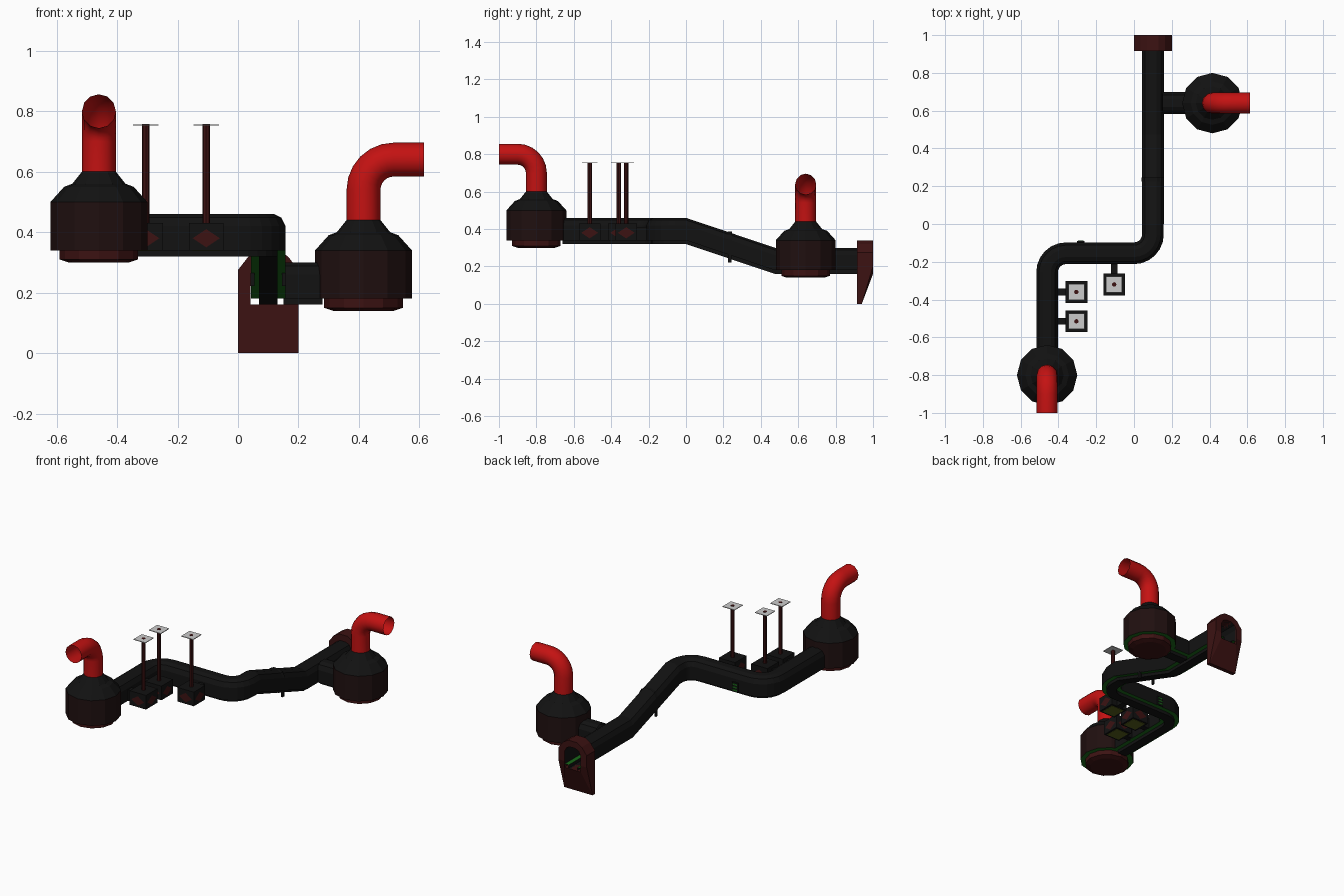
import bpy, bmesh
from math import sin, cos, pi
from mathutils import Vector

if "Cube" in bpy.data.objects:
    bpy.data.objects.remove(bpy.data.objects["Cube"])


def material(name, r, g, b):
    m = bpy.data.materials.new(name)
    m.diffuse_color = (r, g, b, 1)
    m.use_nodes = True
    m.node_tree.nodes["Principled BSDF"].inputs["Base Color"].default_value = m.diffuse_color
    return m


BLACK = material("black_brick", .006, .006, .006)
RED = material("red_pipe", .55, .006, .006)
DARK = material("dark_red_stone", .045, .006, .006)
SOOT = material("sooty_wall", .014, .005, .005)
GREEN = material("green_walkway", .01, .14, .01)
OLIVE = material("olive_floor", .09, .11, .01)


def loft(name, rings, mats, pick=lambda i, j: 0, wrap=False, smooth=False):
    """Join rings of equal point count with quads; pick(ring, side) chooses the material."""
    bm = bmesh.new()
    vs = [[bm.verts.new(p) for p in r] for r in rings]
    n = len(rings[0])
    for i in range(len(vs) if wrap else len(vs) - 1):
        a, b = vs[i], vs[(i + 1) % len(vs)]
        for j in range(n):
            k = (j + 1) % n
            f = bm.faces.new((a[j], a[k], b[k], b[j]))
            f.material_index = pick(i, j)
    bmesh.ops.remove_doubles(bm, verts=bm.verts, dist=1e-5)
    bmesh.ops.recalc_face_normals(bm, faces=bm.faces)
    me = bpy.data.meshes.new(name)
    bm.to_mesh(me)
    bm.free()
    for m in mats:
        me.materials.append(m)
    ob = bpy.data.objects.new(name, me)
    bpy.context.collection.objects.link(ob)
    if smooth:
        for p in me.polygons:
            p.use_smooth = True
    return ob


def box(name, x0, x1, y0, y1, z0, z1, mat):
    bpy.ops.mesh.primitive_cube_add(size=1, location=((x0 + x1) / 2, (y0 + y1) / 2, (z0 + z1) / 2))
    ob = bpy.context.object
    ob.name = name
    ob.scale = (x1 - x0, y1 - y0, z1 - z0)
    if mat:
        ob.data.materials.append(mat)
    return ob


# Tunnel section: arched roof, side walkways and a sunken channel
HALF = [(.03, 0), (.03, .02), (.0575, .02), (.0575, .10), (.043, .128), (.02, .14)]
SECTION = HALF + [(-u, w) for u, w in reversed(HALF)]


def tunnel(name, path):
    pts = [Vector(p) for p in path]
    rings = []
    for i, p in enumerate(pts):
        d = pts[min(i + 1, len(pts) - 1)] - pts[max(i - 1, 0)]
        d.z = 0
        d.normalize()
        side = Vector((d.y, -d.x, 0))
        rings.append([p + side * u + Vector((0, 0, w)) for u, w in SECTION])
    loft(name, rings, [BLACK, GREEN], lambda i, j: int(j in (1, 9)))


def arc(cx, cy, r, a0, a1, z, n=6):
    return [(cx + r * cos(a0 + (a1 - a0) * t / n), cy + r * sin(a0 + (a1 - a0) * t / n), z)
            for t in range(n + 1)]


tunnel("main_tunnel",
       [(.1, .995, .16), (.1, .475, .16), (.1, 0, .32)]
       + arc(0, -.055, .1, 0, -pi / 2, .32)
       + arc(-.36, -.255, .1, pi / 2, pi, .32) + [(-.46, -.66, .32)])
tunnel("side_tunnel", [(.15, .64, .16), (.28, .64, .16)])

# Round chambers: basin, ledge, wall and funnel roof
CHAMBER = [(0, -.02), (.10, -.02), (.13, -.01), (.13, .02), (.16, .02),
           (.16, .18), (.115, .23), (.088, .24), (.056, .28)]


def chamber(name, x, y, z, out):
    rings = [[(x + r * cos(j * pi / 6), y + r * sin(j * pi / 6), z + h) for j in range(12)]
             for r, h in CHAMBER]
    part = [1, 1, 1, 2, 3, 0, 0, 0]
    loft(name + "_chamber", rings, [BLACK, DARK, GREEN, SOOT], lambda i, j: part[i])
    # Bent red pipe leaving the roof
    out = Vector(out)
    side = out.cross(Vector((0, 0, 1)))
    base = Vector((x, y, z))
    steps = [(0, .27, 0)] + [(.1 - .1 * cos(a), .38 + .1 * sin(a), a)
                             for a in [k * pi / 12 for k in range(7)]] + [(.2, .48, pi / 2)]
    rings = []
    for d, h, a in steps:
        c = base + out * d + Vector((0, 0, h))
        n = out * cos(a) - Vector((0, 0, sin(a)))
        rings.append([c + (n * cos(k * pi / 6) + side * sin(k * pi / 6)) * .056 for k in range(12)])
    loft(name + "_pipe", rings, [RED], smooth=True)


chamber("front", -.46, -.8, .32, (0, -1, 0))
chamber("back", .415, .64, .16, (1, 0, 0))

# Outfall arch with a slanting apron at the tunnel mouth
outer = [(.1, 0), (.1, .2), (.1, .275), (.065, .32), (.03, .34)]
inner = [(.058, .16), (.058, .2), (.058, .26), (.043, .288), (.02, .30)]
mirror = lambda pts: pts + [(-u, w) for u, w in reversed(pts)]
depth = lambda w: 1 if w > .15 else .94
ring = lambda pts, y: [(.1 + u, y or depth(w), w) for u, w in mirror(pts)]
loft("outfall_arch", [ring(inner, .915), ring(outer, .915), ring(outer, 0), ring(inner, 0)],
     [DARK], wrap=True)

# Side cells with a shaft up to a surface plate
for i, (x, y) in enumerate([(-.305, -.36), (-.305, -.515), (-.105, -.32)]):
    n = f"_{i + 1}"
    box("cell" + n, x - .0575, x + .0575, y - .0575, y + .0575, .34, .43, BLACK)
    box("cell_floor" + n, x - .045, x + .045, y - .045, y + .045, .338, .341, OLIVE)
    if i < 2:
        box("cell_passage" + n, -.41, x - .05, y - .018, y + .018, .34, .41, BLACK)
    else:
        box("cell_passage" + n, x - .018, x + .018, y + .05, -.21, .34, .41, BLACK)
    # Red diamond glow on the cell walls
    for k in range(4):
        d = Vector((cos(k * pi / 2), sin(k * pi / 2), 0))
        if d.dot(Vector((-1, 0, 0) if i < 2 else (0, 1, 0))) > .9:
            continue
        s = Vector((-d.y, d.x, 0))
        c = Vector((x, y, .38)) + d * .0585
        up = Vector((0, 0, .03))
        me = bpy.data.meshes.new("cell_diamond")
        me.from_pydata([c + s * .045, c + up, c - s * .045, c - up], [], [(0, 1, 2, 3)])
        me.materials.append(DARK)
        bpy.context.collection.objects.link(bpy.data.objects.new(f"cell_diamond{n}_{k}", me))
    bpy.ops.mesh.primitive_cylinder_add(vertices=8, radius=.012, depth=.33, location=(x, y, .592))
    bpy.context.object.name = "shaft" + n
    bpy.context.object.data.materials.append(DARK)
    box("surface_plate" + n, x - .042, x + .042, y - .042, y + .042, .752, .756, None)

# Small niche with green bars on the rear of the cross tunnel
box("niche", -.302, -.262, -.102, -.09, .34, .40, BLACK)
for k in range(3):
    z = .348 + k * .018
    box(f"niche_bar_{k + 1}", -.297, -.267, -.091, -.088, z, z + .009, GREEN)

# Joint collar on the slope, with tabs below
for s in (-1, 1):
    box(f"slope_tab_{s}", .1 + s * .052 - .006, .1 + s * .052 + .006, .225, .242, .222, .265, BLACK)
tunnel_collar = [[(.1 + u * 1.03, y, .242 + w * 1.03) for u, w in SECTION] for y in (.225, .245)]
loft("slope_collar", tunnel_collar, [BLACK])
